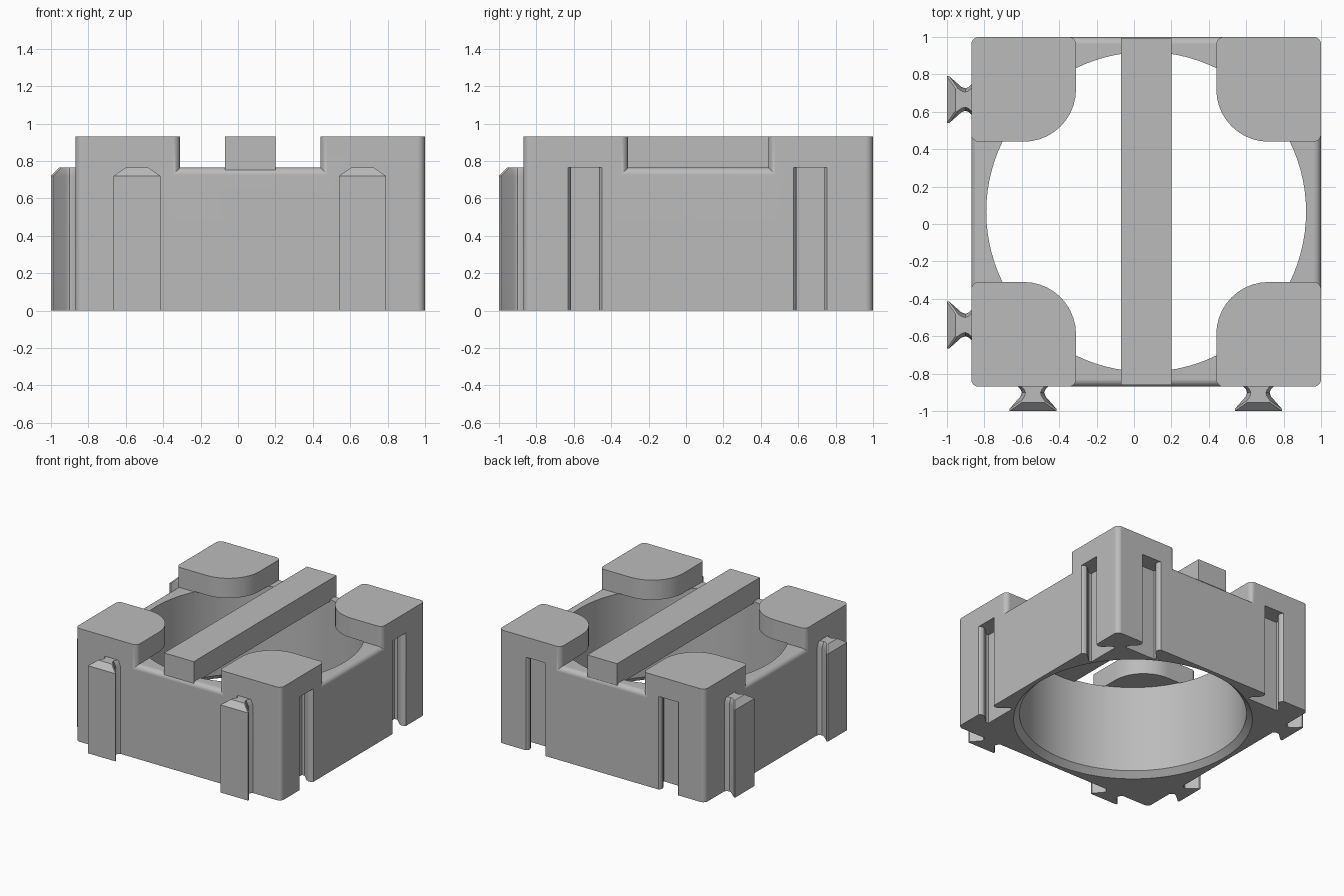
import bpy
import bmesh
from math import sin, cos, pi, radians

if "Cube" in bpy.data.objects:
    bpy.data.objects.remove(bpy.data.objects["Cube"], do_unlink=True)

MID = 0.065        # centre of the square block, in x and y
HALF = 0.935       # half its width
WALL_TOP, POST_TOP = 0.765, 0.93
LOW, HIGH = MID - HALF, MID + HALF
JOINTS = (-0.54, 0.665)

grey = bpy.data.materials.new("light grey")
grey.use_nodes = True
grey.diffuse_color = (0.5, 0.5, 0.5, 1)
grey.node_tree.nodes["Principled BSDF"].inputs["Base Color"].default_value = (0.5, 0.5, 0.5, 1)


def loft(name, rings):
    """Closed solid through rings of equal point count: [(outline, z), ...]."""
    bm = bmesh.new()
    loops = [[bm.verts.new((x, y, z)) for x, y in pts] for pts, z in rings]
    n = len(loops[0])
    for a, b in zip(loops, loops[1:]):
        for i in range(n):
            j = (i + 1) % n
            bm.faces.new((a[i], a[j], b[j], b[i]))
    bm.faces.new(loops[0][::-1])
    bm.faces.new(loops[-1])
    bmesh.ops.recalc_face_normals(bm, faces=bm.faces[:])
    mesh = bpy.data.meshes.new(name)
    bm.to_mesh(mesh)
    bm.free()
    obj = bpy.data.objects.new(name, mesh)
    mesh.materials.append(grey)
    bpy.context.scene.collection.objects.link(obj)
    return obj


def rounded_rect(x0, x1, y0, y1, radii, steps=10):
    """Outline with one radius per corner, anticlockwise from the low corner."""
    corners = ((x0, y0, 1, 1), (x1, y0, -1, 1), (x1, y1, -1, -1), (x0, y1, 1, -1))
    pts = []
    for k, ((x, y, sx, sy), r) in enumerate(zip(corners, radii)):
        for i in range(steps + 1):
            a = pi + k * pi / 2 + i / steps * pi / 2
            pts.append((x + r * (sx + cos(a)), y + r * (sy + sin(a))))
    return pts


def circle(r, n=96):
    return [(MID + r * cos(2 * pi * i / n), MID + r * sin(2 * pi * i / n)) for i in range(n)]


def symmetric(half):
    return half + [(-u, d) for u, d in reversed(half)]


def smooth(obj):
    obj.data.shade_smooth()
    obj.data.set_sharp_from_angle(angle=radians(28))
    mod = obj.modifiers.new("even_shading", "WEIGHTED_NORMAL")
    mod.keep_sharp = True


# Square block with a rounded upper rim; its corners hide inside the posts
rings = []
square = (LOW, HIGH, LOW, HIGH)
rings.append((rounded_rect(*square, [0.2] * 4), 0))
for i in range(7):
    a = i / 6 * pi / 2
    e = 0.04 * (1 - cos(a))
    rings.append((rounded_rect(LOW + e, HIGH - e, LOW + e, HIGH - e, [0.2 - e] * 4),
                  WALL_TOP - 0.04 + 0.04 * sin(a)))
block = loft("block", rings)
helpers = []


def combine(tool, operation):
    mod = block.modifiers.new(tool.name, "BOOLEAN")
    mod.operation = operation
    mod.solver = "EXACT"
    mod.object = tool
    tool.hide_render = True
    helpers.append(tool)


# Corner posts with a broad round on the inner corner
post = rounded_rect(0.375, HALF, 0.375, HALF, (0.28, 0.04, 0.04, 0.04))
for sx in (-1, 1):
    for sy in (-1, 1):
        outline = [(MID + sx * x, MID + sy * y) for x, y in post]
        combine(loft("post", [(outline, 0), (outline, POST_TOP)]), "UNION")

# Round well with a chamfered lower rim, stopping below the post tops
combine(loft("well_cutter", [(circle(0.90), -0.1), (circle(0.90), 0),
                             (circle(0.855), 0.045), (circle(0.855), WALL_TOP + 0.003)]),
        "DIFFERENCE")

# Dovetail slots in the right-hand (+x) and back faces
slot = symmetric([(0.09, -0.03), (0.09, 0), (0.082, 0.008), (0.077, 0.02),
                  (0.075, 0.035), (0.083, 0.055), (0.14, 0.115), (0.14, 0.14)])
for c in JOINTS:
    for outline in ([(HIGH - d, c + u) for u, d in slot],
                    [(c + u, HIGH - d) for u, d in slot]):
        combine(loft("slot_cutter", [(outline, -0.1), (outline, WALL_TOP)]), "DIFFERENCE")

# Bake the block, then drop the helper solids
bpy.context.view_layer.update()
graph = bpy.context.evaluated_depsgraph_get()
baked = bpy.data.meshes.new_from_object(block.evaluated_get(graph))
block.modifiers.clear()
block.data = baked
for tool in helpers:
    bpy.data.objects.remove(tool, do_unlink=True)
smooth(block)

# Dovetail keys on the front and the opposite side, with chamfered tops
key = symmetric([(0.085, -0.01), (0.08, 0), (0.066, 0.015), (0.06, 0.032),
                 (0.067, 0.052), (0.125, 0.118), (0.125, 0.13)])
key_top = symmetric([(0.065, -0.01), (0.06, 0), (0.047, 0.015), (0.04, 0.032),
                     (0.045, 0.05), (0.06, 0.072), (0.06, 0.085)])
for c in JOINTS:
    for name, place in (("front_key", lambda u, d: (c + u, LOW - d)),
                        ("side_key", lambda u, d: (LOW - d, c + u))):
        base = [place(u, d) for u, d in key]
        top = [place(u, d) for u, d in key_top]
        smooth(loft(name, [(base, 0), (base, 0.72), (top, WALL_TOP)]))

# Cross bar over the well
bar = [(-0.07, -0.86), (0.2, -0.86), (0.2, 0.995), (-0.07, 0.995)]
loft("cross_bar", [(bar, 0.75), (bar, POST_TOP)])
